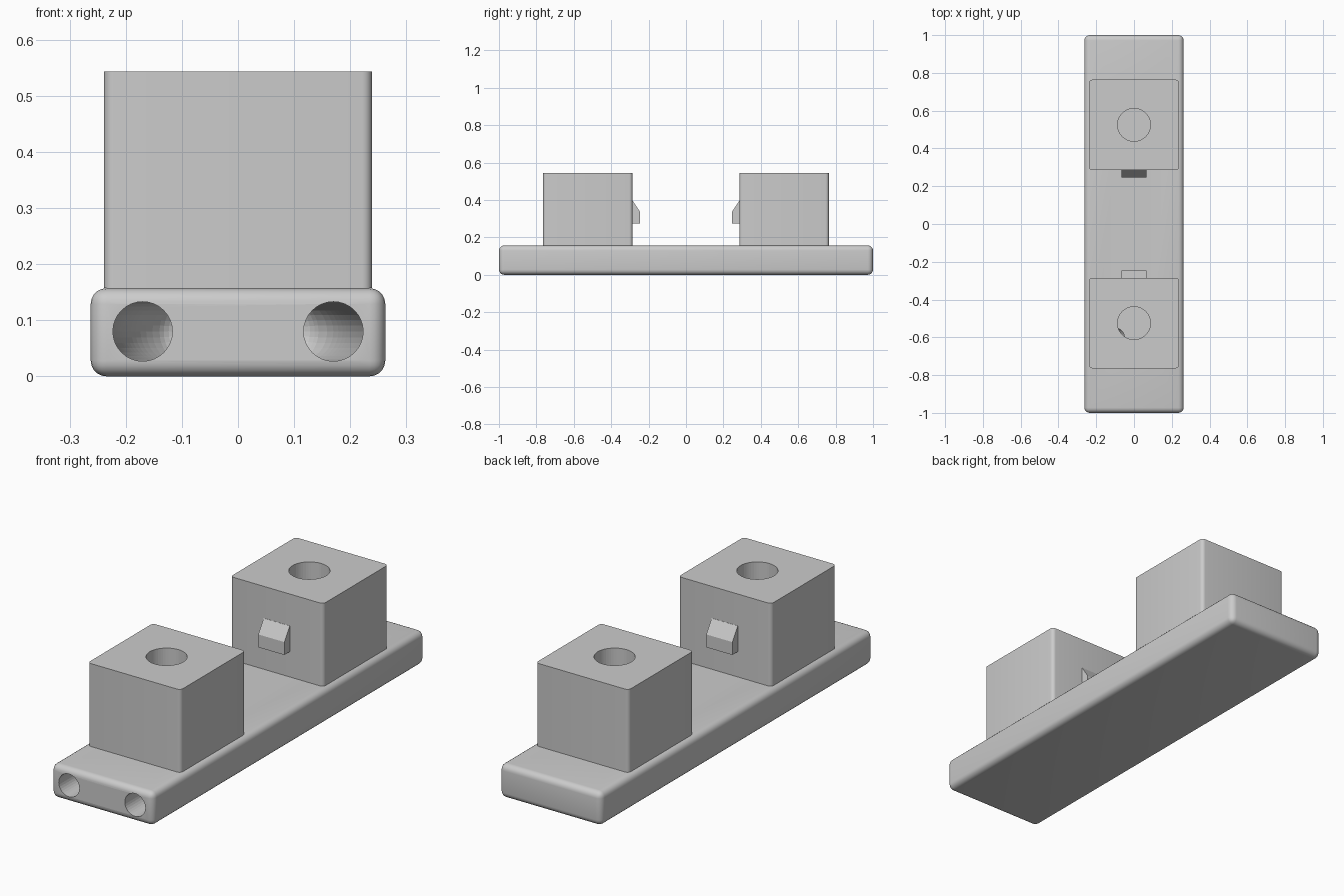
import bpy, bmesh, math
from mathutils import Vector, Matrix

cube = bpy.data.objects.get("Cube")
if cube:
    bpy.data.objects.remove(cube, do_unlink=True)

grey = bpy.data.materials.new("plain grey")
grey.use_nodes = True
colour = (0.6, 0.6, 0.6, 1)
grey.diffuse_color = colour
grey.node_tree.nodes["Principled BSDF"].inputs["Base Color"].default_value = colour

BASE_TOP, BLOCK_TOP, BLOCK_Y, HOLE_FLOOR = 0.157, 0.543, 0.525, 0.1


def finish(name, bm):
    bmesh.ops.recalc_face_normals(bm, faces=bm.faces)
    mesh = bpy.data.meshes.new(name)
    bm.to_mesh(mesh)
    bm.free()
    mesh.materials.append(grey)
    ob = bpy.data.objects.new(name, mesh)
    bpy.context.collection.objects.link(ob)
    return ob


def rounded_box(name, size, centre, radius, upright_only=False):
    bm = bmesh.new()
    bmesh.ops.create_cube(bm, size=1, matrix=Matrix.Translation(centre) @ Matrix.Diagonal((*size, 1)))
    edges = [e for e in bm.edges if not upright_only
             or abs(e.verts[0].co.z - e.verts[1].co.z) > 0.01]
    bmesh.ops.bevel(bm, geom=edges, offset=radius, segments=5, profile=0.5, affect='EDGES')
    return finish(name, bm)


def cylinder_cutter(name, y, radius, bottom, top):
    bm = bmesh.new()
    bmesh.ops.create_cone(bm, cap_ends=True, segments=48, radius1=radius, radius2=radius,
                          depth=top - bottom,
                          matrix=Matrix.Translation((0, y, (bottom + top) / 2)))
    return finish(name, bm)


def channel_cutter(name, points, radius):
    """Round tube along a smooth cubic path, closed by a dome."""
    p = [Vector(q) for q in points]
    rings = []

    def add_ring(centre, direction, r):
        side = Vector((direction.y, -direction.x, 0)).normalized()
        rings.append([bm.verts.new(centre + r * (side * math.cos(a) + Vector((0, 0, 1)) * math.sin(a)))
                      for a in (math.tau * i / 32 for i in range(32))])

    bm = bmesh.new()
    steps = 20
    for i in range(steps + 1):
        t = i / steps
        s = 1 - t
        pos = p[0] * s**3 + p[1] * 3 * s * s * t + p[2] * 3 * s * t * t + p[3] * t**3
        d = ((p[1] - p[0]) * s * s + (p[2] - p[1]) * 2 * s * t + (p[3] - p[2]) * t * t).normalized()
        add_ring(pos, d, radius)
    for i in range(1, 8):
        a = math.pi / 2 * i / 8
        add_ring(pos + d * radius * math.sin(a), d, radius * math.cos(a))
    for one, two in zip(rings, rings[1:]):
        for i in range(32):
            j = (i + 1) % 32
            bm.faces.new((one[i], one[j], two[j], two[i]))
    bm.faces.new(rings[0])
    bm.faces.new(rings[-1])
    return finish(name, bm)


def cut(ob, cutter):
    mod = ob.modifiers.new(cutter.name, 'BOOLEAN')
    mod.operation = 'DIFFERENCE'
    mod.solver = 'EXACT'
    mod.object = cutter
    cutter.hide_render = True
    cutter.hide_viewport = True


# Rounded base plate
base = rounded_box("base_plate", (0.525, 2, BASE_TOP), (0, 0, BASE_TOP / 2), 0.028)
blocks = []

# Blocks with vertical sockets and wedge-shaped clips facing each other
for name, side in (("front", -1), ("back", 1)):
    height = BLOCK_TOP - BASE_TOP
    block = rounded_box(name + "_block", (0.478, 0.478, height),
                        (0, side * BLOCK_Y, BASE_TOP + height / 2), 0.018, True)
    socket = cylinder_cutter(name + "_socket_cutter", side * BLOCK_Y, 0.087, HOLE_FLOOR, 0.7)
    cut(block, socket)
    cut(base, socket)
    blocks.append(block)

    bm = bmesh.new()
    profile = [(0.29, 0.275), (0.245, 0.275), (0.245, 0.335), (0.285, 0.395), (0.29, 0.395)]
    face = bm.faces.new([bm.verts.new((-0.067, side * y, z)) for y, z in profile])
    ext = bmesh.ops.extrude_face_region(bm, geom=[face])
    bmesh.ops.translate(bm, vec=(0.134, 0, 0),
                        verts=[v for v in ext["geom"] if isinstance(v, bmesh.types.BMVert)])
    finish(name + "_clip", bm)

# Curved channels opening in the front end of the base
cut(base, channel_cutter("right_channel_cutter", [
    (-0.17, -1.05, 0.08), (-0.17, -0.8, 0.08), (-0.17, -0.68, 0.08), (-0.1, -0.6, 0.08)], 0.053))
cut(base, channel_cutter("left_channel_cutter", [
    (0.17, -1.05, 0.08), (0.17, -0.3, 0.08), (0.17, 0.3, 0.08), (0.1, 0.4, 0.08)], 0.053))

# Smooth rounded edges, keep the sharp rims
for ob in [base] + blocks:
    bpy.ops.object.select_all(action='DESELECT')
    ob.select_set(True)
    bpy.context.view_layer.objects.active = ob
    bpy.ops.object.shade_smooth_by_angle(angle=math.radians(30))
